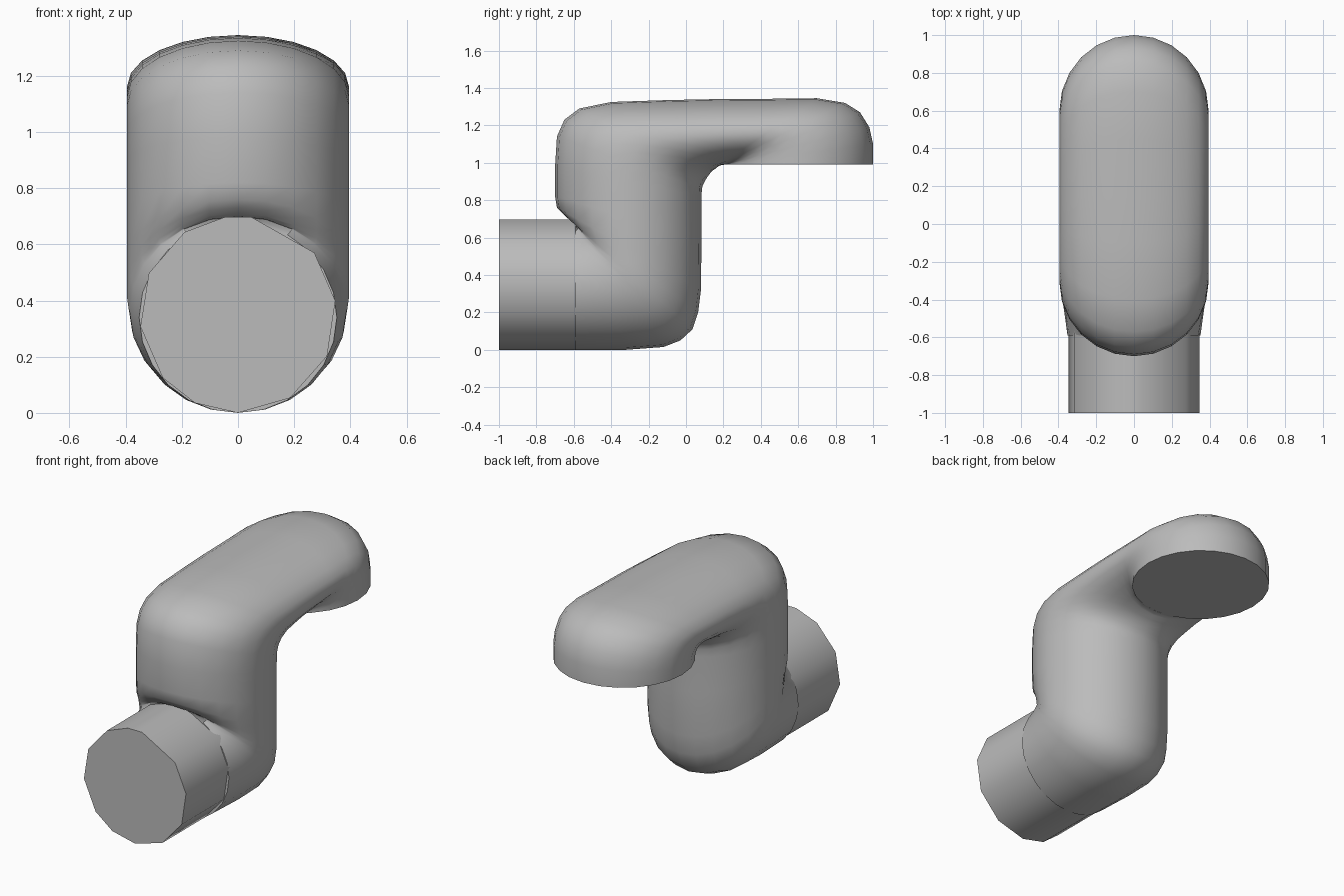
import bpy, bmesh
from math import cos, sin, radians, tau
from mathutils import Vector

cube = bpy.data.objects.get("Cube")
if cube:
    bpy.data.objects.remove(cube)

grey = bpy.data.materials.new("plain grey")
grey.use_nodes = True
COLOUR = (0.5, 0.5, 0.5, 1)
grey.diffuse_color = COLOUR
grey.node_tree.nodes["Principled BSDF"].inputs["Base Color"].default_value = COLOUR


def loft(name, rings):
    """Skin a list of closed rings and cap both ends flat."""
    bm = bmesh.new()
    loops = [[bm.verts.new(p) for p in ring] for ring in rings]
    for a, b in zip(loops, loops[1:]):
        for i in range(len(a)):
            j = (i + 1) % len(a)
            bm.faces.new((a[i], a[j], b[j], b[i]))
    bm.faces.new(loops[0])
    bm.faces.new(loops[-1])
    bmesh.ops.recalc_face_normals(bm, faces=bm.faces)
    mesh = bpy.data.meshes.new(name)
    bm.to_mesh(mesh)
    bm.free()
    mesh.materials.append(grey)
    obj = bpy.data.objects.new(name, mesh)
    bpy.context.collection.objects.link(obj)
    bpy.ops.object.select_all(action='DESELECT')
    obj.select_set(True)
    bpy.context.view_layer.objects.active = obj
    bpy.ops.object.shade_smooth_by_angle(angle=radians(40))
    return obj


def section(front, back, half_width, sides=24):
    """Ellipse spanning two points of the side profile."""
    f, b = Vector((0, *front)), Vector((0, *back))
    mid, arm = (f + b) / 2, (f - b) / 2
    return [mid + arm * cos(tau * i / sides)
            + Vector((half_width * sin(tau * i / sides), 0, 0))
            for i in range(sides)]


# Double elbow: front/upper and back/lower profile points, half width
elbow_profile = [
    # lower bend
    ((-.59, .68), (-.59, 0), .352),
    ((-.60, .69), (-.32, 0), .37),
    ((-.61, .70), (-.12, .015), .385),
    ((-.62, .70), (-.03, .05), .39),
    ((-.64, .71), (.035, .11), .395),
    ((-.66, .73), (.065, .2), .395),
    ((-.69, .76), (.08, .32), .395),
    # column
    ((-.70, .82), (.083, .6), .395),
    ((-.70, .98), (.083, .82), .395),
    # upper bend and arm
    ((-.69, 1.14), (.085, .86), .395),
    ((-.65, 1.23), (.09, .88), .395),
    ((-.57, 1.29), (.10, .90), .395),
    ((-.40, 1.325), (.115, .925), .395),
    ((-.10, 1.335), (.13, .945), .395),
    ((.15, 1.34), (.145, .96), .395),
    ((.45, 1.342), (.16, .97), .395),
    ((.70, 1.345), (.17, .98), .395),
    ((.85, 1.32), (.18, .985), .395),
    ((.93, 1.27), (.19, .987), .395),
    ((.98, 1.19), (.197, .988), .395),
    ((1, 1.1), (.2, .989), .395),
    ((1, .99), (.2, .99), .395),
]
loft("double_elbow", [section(*row) for row in elbow_profile])

# Inlet pipe: coarse, slightly uneven polygon
pipe_angles = (8, 39, 82, 98, 123, 155, 187, 220, 244, 270, 302, 335)
loft("inlet_pipe", [
    [Vector((.35 * cos(radians(a)), y, .35 + .35 * sin(radians(a))))
     for a in pipe_angles]
    for y in (-1, -.4)])
